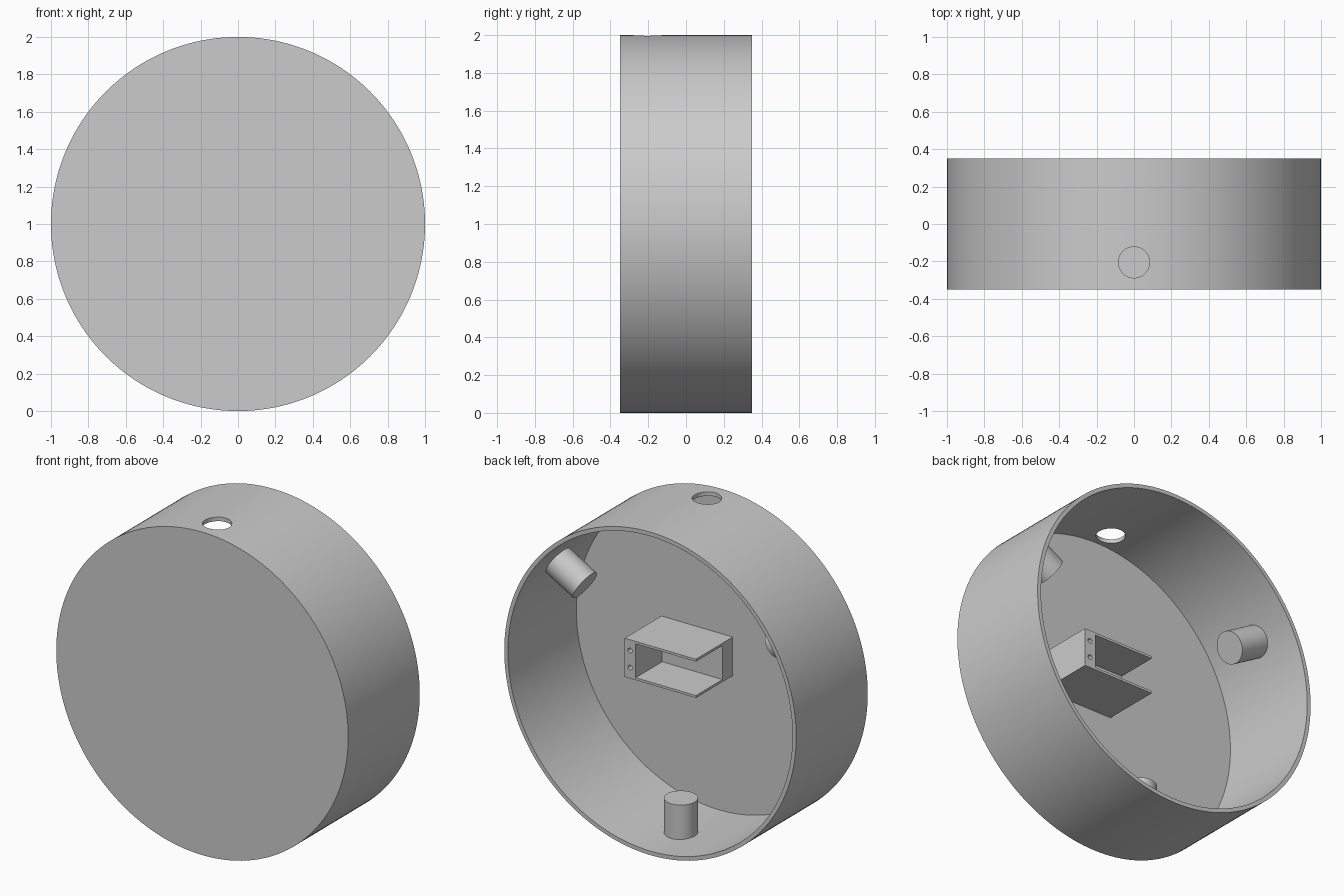
import bpy
import math
from mathutils import Vector

cube = bpy.data.objects.get("Cube")
if cube:
    bpy.data.objects.remove(cube, do_unlink=True)

grey = bpy.data.materials.new("plain_grey")
grey.use_nodes = True
colour = (0.6, 0.6, 0.6, 1.0)
grey.diffuse_color = colour
grey.node_tree.nodes["Principled BSDF"].inputs["Base Color"].default_value = colour


def rod(name, start, end, radius, sides=64):
    """Cylinder running from start to end."""
    start, end = Vector(start), Vector(end)
    axis = end - start
    bpy.ops.mesh.primitive_cylinder_add(
        vertices=sides, radius=radius, depth=axis.length,
        location=(start + end) / 2, rotation=axis.to_track_quat("Z", "Y").to_euler())
    obj = bpy.context.object
    obj.name = name
    obj.data.materials.append(grey)
    return obj


def box(name, low, high):
    """Box between two opposite corners."""
    low, high = Vector(low), Vector(high)
    bpy.ops.mesh.primitive_cube_add(size=1, location=(low + high) / 2)
    obj = bpy.context.object
    obj.name = name
    obj.scale = high - low
    bpy.ops.object.transform_apply(location=False, rotation=False, scale=True)
    obj.data.materials.append(grey)
    return obj


def activate(obj):
    bpy.ops.object.select_all(action="DESELECT")
    obj.select_set(True)
    bpy.context.view_layer.objects.active = obj


def cut(obj, cutter):
    """Subtract the cutter and remove it."""
    cutter.hide_render = True
    activate(obj)
    mod = obj.modifiers.new("cut", "BOOLEAN")
    mod.operation = "DIFFERENCE"
    mod.solver = "EXACT"
    mod.object = cutter
    bpy.ops.object.modifier_apply(modifier=mod.name)
    bpy.data.objects.remove(cutter, do_unlink=True)


def smooth(obj):
    activate(obj)
    bpy.ops.object.shade_smooth_by_angle(angle=math.radians(30))


HALF = 0.35      # half depth of the housing
FLOOR = -0.32    # inner face of the closed front
MID = 1.0        # height of the centre

# Round housing: closed front, open back, hole in the top
housing = rod("housing", (0, -HALF, MID), (0, HALF, MID), 1.0, 160)
cut(housing, rod("cavity", (0, FLOOR, MID), (0, 0.5, MID), 0.975, 160))
cut(housing, rod("top_hole", (0, -0.205, 1.8), (0, -0.205, 2.2), 0.083))
smooth(housing)

# Three pegs pointing inward from the wall
for label, degrees in (("bottom", -90), ("left", 30), ("right", 150)):
    a = math.radians(degrees)
    out = Vector((math.cos(a), 0, math.sin(a)))
    centre = Vector((0, 0.05, MID))
    smooth(rod(label + "_peg", centre + out * 0.985, centre + out * 0.76, 0.096))

# Bracket: base slab, end post with screw holes, top and bottom plates
LEFT, RIGHT, BACK, TALL, THIN = 0.392, -0.096, 0.04, 0.12, 0.015
inner = TALL - THIN
box("bracket_base", (RIGHT, FLOOR, MID - inner), (LEFT, -0.22, MID + inner))
post = box("bracket_post", (LEFT - 0.075, -0.22, MID - inner), (LEFT, BACK, MID + inner))
for side in (-1, 1):
    z = MID + side * 0.053
    cut(post, rod("screw_hole", (0.355, BACK - 0.1, z), (0.355, BACK + 0.1, z), 0.015, 24))
    edges = sorted((MID + side * inner, MID + side * TALL))
    box("bracket_top_plate" if side > 0 else "bracket_bottom_plate",
        (RIGHT, FLOOR, edges[0]), (LEFT, BACK, edges[1]))
smooth(post)
